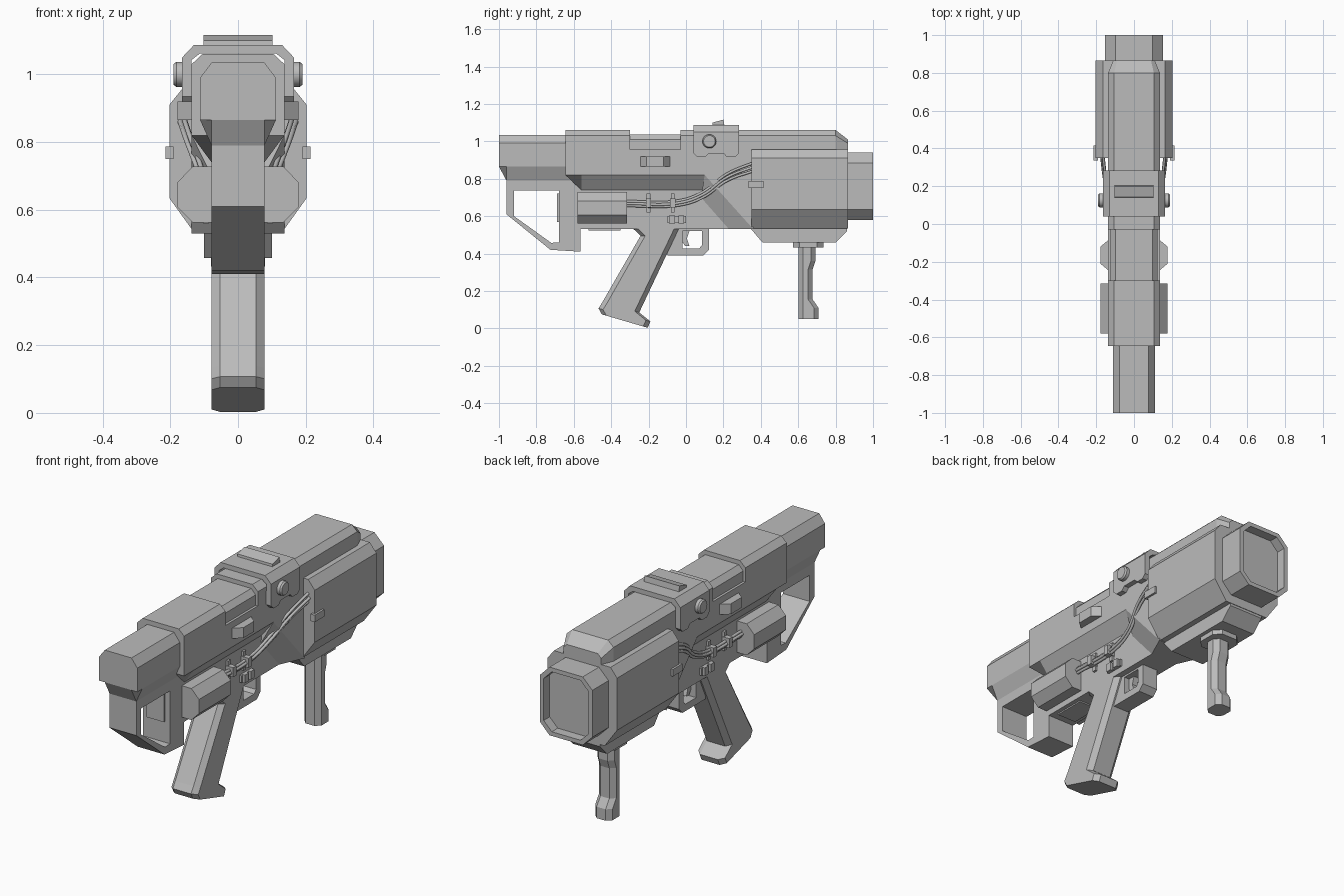
import bpy, bmesh, math
from mathutils import Vector

if "Cube" in bpy.data.objects:
    bpy.data.objects.remove(bpy.data.objects["Cube"], do_unlink=True)

grey = bpy.data.materials.new("gunmetal grey")
grey.use_nodes = True
grey.diffuse_color = (0.5, 0.5, 0.5, 1)
grey.node_tree.nodes["Principled BSDF"].inputs["Base Color"].default_value = (0.5, 0.5, 0.5, 1)


def finish(name, bm, mirror=False):
    bmesh.ops.recalc_face_normals(bm, faces=bm.faces)
    me = bpy.data.meshes.new(name)
    bm.to_mesh(me)
    bm.free()
    me.materials.append(grey)
    ob = bpy.data.objects.new(name, me)
    bpy.context.collection.objects.link(ob)
    if mirror:
        ob.modifiers.new("mirror", "MIRROR")
    return ob


def loft(name, rings, mirror=False, closed=False):
    """Skin equal-length rings; cap both ends, or join last to first."""
    bm = bmesh.new()
    vs = [[bm.verts.new(p) for p in r] for r in rings]
    n = len(rings[0])
    pairs = list(zip(vs, vs[1:])) + ([(vs[-1], vs[0])] if closed else [])
    for a, b in pairs:
        for i in range(n):
            j = (i + 1) % n
            bm.faces.new((a[i], a[j], b[j], b[i]))
    if not closed:
        bm.faces.new(vs[0])
        bm.faces.new(vs[-1])
    return finish(name, bm, mirror)


def section(half, y):
    """Symmetric cross-section at y from (x, z) points on the +x side."""
    return [(x, y, z) for x, z in half] + [(-x, y, z) for x, z in reversed(half)]


def along(name, half, y0, y1):
    return loft(name, [section(half, y0), section(half, y1)])


def slab(name, prof, x0, x1, mirror=False):
    """Side profile of (y, z) points extruded across x."""
    return loft(name, [[(x, y, z) for y, z in prof] for x in (x0, x1)], mirror)


def box(name, x0, x1, y0, y1, z0, z1, mirror=False):
    return slab(name, [(y0, z0), (y1, z0), (y1, z1), (y0, z1)], x0, x1, mirror)


def frame(name, outer, inner, hw):
    """Side-on frame with an opening through x."""
    loops = ((outer, -hw), (outer, hw), (inner, hw), (inner, -hw))
    return loft(name, [[(x, y, z) for y, z in p] for p, x in loops], closed=True)


def hull(name, pts):
    bm = bmesh.new()
    for x, y, z in pts:
        for s in (-1, 1):
            bm.verts.new((s * x, y, z))
    bmesh.ops.convex_hull(bm, input=bm.verts)
    bmesh.ops.dissolve_limit(bm, angle_limit=0.02, verts=bm.verts, edges=bm.edges)
    return finish(name, bm)


def handle(name, stations, hw, c):
    """Eight-sided handle through (back, front) pairs of (y, z) points."""
    rings = []
    for back, front in stations:
        b, f = Vector(back), Vector(front)
        d = (f - b).normalized() * c
        half = [(hw - c, b), (hw, b + d), (hw, f - d), (hw - c, f)]
        rings.append([(x, p.x, p.y) for x, p in half]
                     + [(-x, p.x, p.y) for x, p in reversed(half)])
    return loft(name, rings)


# Rear tube
tube_top = [(0.078, 1.035), (0.112, 0.99), (0.112, 0.865)]
loft("rear_tube", [section(tube_top + [(0.078, 0.865 - d)], y)
                   for y, d in ((-1, 0), (-0.96, 0.075), (-0.6, 0.075))])

# Shoulder stock
frame("stock_frame",
      [(-0.96, 0.795), (-0.96, 0.61), (-0.725, 0.42), (-0.563, 0.41), (-0.563, 0.795)],
      [(-0.92, 0.738), (-0.92, 0.60), (-0.72, 0.457), (-0.68, 0.46), (-0.68, 0.738)], 0.078)
box("stock_pad", -0.05, 0.05, -0.69, -0.665, 0.57, 0.72)

# Upper receiver in three lengths
top = [(0.105, 1.06), (0.137, 1.03), (0.137, 0.82)]
low = top + [(0.078, 0.74)]
loft("upper_receiver_rear", [section(top + [(0.078, 0.82)], -0.645),
                             section(low, -0.56), section(low, -0.3)])
along("upper_receiver_middle",
      [(0.098, 1.037), (0.124, 1.01), (0.124, 0.955), (0.137, 0.955),
       (0.137, 0.82), (0.078, 0.74)], -0.3, -0.03)
nose = [(0.09, 1.01), (0.11, 0.99), (0.11, 0.82), (0.078, 0.74)]
loft("upper_receiver_front", [section(low, -0.03), section(low, 0.8), section(nose, 0.865)])

# Lower receiver and the flare into the front shroud
slab("lower_receiver", [(-0.6, 0.76), (-0.57, 0.53), (0.36, 0.53), (0.36, 0.76)], -0.078, 0.078)
hull("receiver_flare", [(0.078, 0.08, 0.7), (0.078, 0.1, 0.745), (0.078, 0.23, 0.53),
                        (0.137, 0.36, 0.53), (0.137, 0.36, 0.7), (0.137, 0.36, 0.82),
                        (0.137, 0.22, 0.73), (0.137, 0.1, 0.82)])
box("underside_plate", -0.055, 0.055, -0.52, -0.35, 0.523, 0.54)

# Front shroud, keel and muzzle
along("front_shroud", [(0.165, 0.957), (0.203, 0.91), (0.203, 0.635), (0.13, 0.533)], 0.35, 0.865)
slab("shroud_keel", [(0.34, 0.54), (0.41, 0.458), (0.8, 0.458), (0.862, 0.52), (0.862, 0.54)],
     -0.1, 0.1)


def octagon(hw, z0, z1, c, y):
    return section([(hw - c, z1), (hw, z1 - c), (hw, z0 + c), (hw - c, z0)], y)


loft("muzzle", [octagon(0.153, 0.58, 0.94, 0.056, 0.85), octagon(0.153, 0.58, 0.94, 0.056, 1),
                octagon(0.131, 0.602, 0.918, 0.047, 1), octagon(0.131, 0.602, 0.918, 0.047, 0.95)])

# Sight clamp with feet, rail and knobs
along("sight_clamp", [(0.13, 1.087), (0.165, 1.05), (0.165, 0.935), (0.135, 0.935),
                      (0.138, 1.042), (0.112, 1.062)], 0.04, 0.283)
for i, y in enumerate((0.04, 0.2)):
    slab(f"clamp_foot_{i + 1}", [(y, 0.936), (y + 0.02, 0.915), (y + 0.063, 0.915),
                                 (y + 0.083, 0.936)], 0.13, 0.165, True)
slab("sight_rail", [(0.14, 1.08), (0.142, 1.1), (0.2, 1.116), (0.206, 1.08)], -0.102, 0.102)
knob = []
for x, r in ((0.16, 0.037), (0.182, 0.037), (0.19, 0.031)):
    knob.append([(x, 0.125 + r * math.cos(a * math.tau / 24), 1 + r * math.sin(a * math.tau / 24))
                 for a in range(24)])
k = loft("clamp_knob", knob, True)
bpy.context.view_layer.objects.active = k
k.select_set(True)
bpy.ops.object.shade_smooth_by_angle(angle=math.radians(30))
k.select_set(False)

# Side lugs, battery boxes, shroud clips and switches
loft("side_lug", [[(x, y, z) for y, z in ((-0.165 - w, 0.865), (-0.165 + w, 0.865),
                                          (-0.165 + w, 0.92), (-0.165 - w, 0.92))]
                  for x, w in ((0.13, 0.085), (0.178, 0.045))], True)
side_box = [(0.07, 0.728), (0.134, 0.728), (0.178, 0.682), (0.178, 0.607), (0.134, 0.562), (0.07, 0.562)]
loft("side_box", [[(x, y, z) for x, z in side_box] for y in (-0.58, -0.315)], True)
box("shroud_clip", 0.19, 0.214, 0.335, 0.415, 0.75, 0.787, True)
box("switch_plate", 0.07, 0.09, -0.1, 0.0, 0.563, 0.6, True)
for i, y in enumerate((-0.09, -0.04)):
    box(f"switch_{i + 1}", 0.085, 0.103, y, y + 0.03, 0.56, 0.603, True)

# Cables and their clips
for i in range(3):
    cu = bpy.data.curves.new(f"cable_{i + 1}", "CURVE")
    cu.dimensions = "3D"
    cu.bevel_depth = 0.008
    cu.bevel_resolution = 1
    sp = cu.splines.new("BEZIER")
    path = [(0.1, -0.33, 0.655), (0.1, -0.03, 0.66), (0.11, 0.09, 0.70),
            (0.145, 0.22, 0.79), (0.165, 0.37, 0.845)]
    sp.bezier_points.add(len(path) - 1)
    for p, (x, y, z) in zip(sp.bezier_points, path):
        spread = 0.012 + 0.01 * max(0, y)/0.37
        p.co = (x + 0.008 * (i % 2), y, z + i * spread)
        p.handle_left_type = p.handle_right_type = "AUTO"
    cu.materials.append(grey)
    ob = bpy.data.objects.new(f"cable_{i + 1}", cu)
    bpy.context.collection.objects.link(ob)
    ob.modifiers.new("mirror", "MIRROR")
for i, y in enumerate((-0.215, -0.085)):
    box(f"cable_clip_{i + 1}", 0.07, 0.122, y, y + 0.028, 0.645, 0.695, True)
    box(f"cable_clip_tab_{i + 1}", 0.07, 0.09, y + 0.004, y + 0.024, 0.62, 0.72, True)

# Pistol grip, trigger guard and trigger
handle("pistol_grip", [((-0.29, 0.54), (-0.035, 0.54)), ((-0.243, 0.495), (-0.056, 0.495)),
                       ((-0.447, 0.14), (-0.25, 0.085)), ((-0.468, 0.107), (-0.19, 0.037)),
                       ((-0.45, 0.075), (-0.205, 0.003))], 0.078, 0.025)
frame("trigger_guard",
      [(-0.1, 0.535), (-0.1, 0.39), (0.094, 0.39), (0.123, 0.42), (0.123, 0.535)],
      [(-0.02, 0.52), (-0.02, 0.427), (0.07, 0.427), (0.086, 0.445), (0.086, 0.52)], 0.045)
slab("trigger", [(-0.03, 0.525), (0.02, 0.525), (0.005, 0.48), (0.018, 0.44), (-0.005, 0.44),
                 (-0.03, 0.48)], -0.015, 0.015)

# Front handle with its flange
handle("front_handle_flange", [((0.572, 0.465), (0.736, 0.465)),
                               ((0.572, 0.433), (0.736, 0.433))], 0.08, 0.035)
handle("front_handle", [((0.602, z), (y, z)) for y, z in
                        ((0.692, 0.44), (0.692, 0.36), (0.677, 0.315), (0.677, 0.155),
                         (0.708, 0.11), (0.708, 0.05))], 0.05, 0.024)
